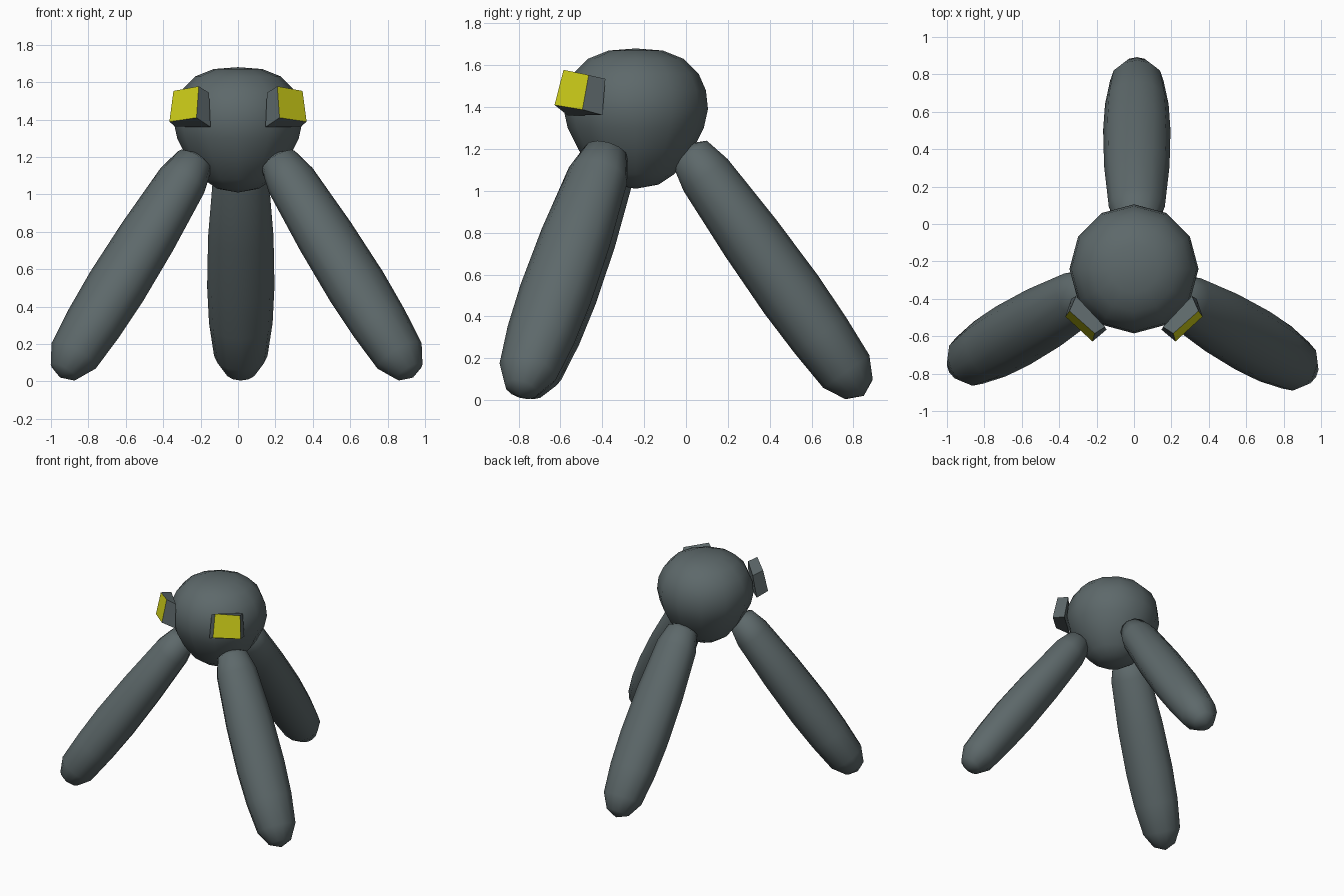
import bpy, bmesh
from math import sin, cos, pi, radians
from mathutils import Vector, Matrix

if "Cube" in bpy.data.objects:
    bpy.data.objects.remove(bpy.data.objects["Cube"])

CENTER = Vector((0, -0.24, 0))


def material(name, color):
    m = bpy.data.materials.new(name)
    m.diffuse_color = (*color, 1)
    m.use_nodes = True
    m.node_tree.nodes["Principled BSDF"].inputs["Base Color"].default_value = m.diffuse_color
    return m


slate = material("slate", (0.11, 0.14, 0.145))
yellow = material("yellow", (0.65, 0.65, 0.01))


def finish(name, bm, mats, smooth=True):
    bmesh.ops.recalc_face_normals(bm, faces=bm.faces)
    me = bpy.data.meshes.new(name)
    bm.to_mesh(me)
    bm.free()
    for m in mats:
        me.materials.append(m)
    for p in me.polygons:
        p.use_smooth = smooth
    ob = bpy.data.objects.new(name, me)
    bpy.context.collection.objects.link(ob)
    return ob


def lofted(name, rings, start, end, sides):
    """Skin rings (lists of points) and close both ends with a fan."""
    bm = bmesh.new()
    loops = [[bm.verts.new(p) for p in ring] for ring in rings]
    for a, b in zip(loops, loops[1:]):
        for i in range(sides):
            j = (i + 1) % sides
            bm.faces.new((a[i], a[j], b[j], b[i]))
    for loop, tip in ((loops[0], start), (loops[-1], end)):
        t = bm.verts.new(tip)
        for i in range(sides):
            bm.faces.new((loop[i], loop[(i + 1) % sides], t))
    return finish(name, bm, [slate])


# Body: 12-sided rounded hub, flatter on top
profile = [(0.11, 1.03), (0.185, 1.08), (0.27, 1.19), (0.325, 1.30), (0.345, 1.39),
           (0.335, 1.48), (0.30, 1.56), (0.23, 1.63), (0.13, 1.67)]
rings = [[CENTER + Vector((r * sin(2 * pi * i / 12), r * cos(2 * pi * i / 12), z))
          for i in range(12)] for r, z in profile]
lofted("body", rings, CENTER + Vector((0, 0, 1.01)), CENTER + Vector((0, 0, 1.68)), 12)

# Legs: bulging oval capsules, three around the body
axis = Vector((0, 0.582, -0.813))
side = Vector((1, 0, 0))
perp = Vector((0, 0.813, 0.582))
origin = Vector((0.015, 0.571, 0.409))
sections = [(-0.95, 0.11, 0.10), (-0.82, 0.15, 0.13), (-0.45, 0.175, 0.15),
            (-0.12, 0.18, 0.157), (0.12, 0.17, 0.15), (0.335, 0.143, 0.135),
            (0.44, 0.083, 0.08)]
for name, deg in (("back_leg", 0), ("front_left_leg", 120), ("front_right_leg", -120)):
    turn = Matrix.Translation(CENTER) @ Matrix.Rotation(radians(deg), 4, 'Z') \
        @ Matrix.Translation(-CENTER)
    rings = [[turn @ (origin + axis * s + side * (a * cos(2 * pi * i / 12))
                      + perp * (b * sin(2 * pi * i / 12))) for i in range(12)]
             for s, a, b in sections]
    lofted(name, rings, turn @ (origin - axis), turn @ (origin + axis * 0.478), 12)

# Eyes: tapered blocks with yellow front faces, mirrored
front = [(0.345, -0.465, 1.553), (0.367, -0.495, 1.388), (0.222, -0.628, 1.41), (0.21, -0.585, 1.578)]
back = [(0.31, -0.385, 1.535), (0.335, -0.40, 1.362), (0.147, -0.565, 1.36), (0.155, -0.55, 1.543)]
for name, sx in (("right_eye", 1), ("left_eye", -1)):
    bm = bmesh.new()
    f, k = ([bm.verts.new((x * sx, y, z)) for x, y, z in pts] for pts in (front, back))
    bm.faces.new(f).material_index = 1
    bm.faces.new(k)
    for i in range(4):
        j = (i + 1) % 4
        bm.faces.new((f[i], f[j], k[j], k[i]))
    finish(name, bm, [slate, yellow], smooth=False)
